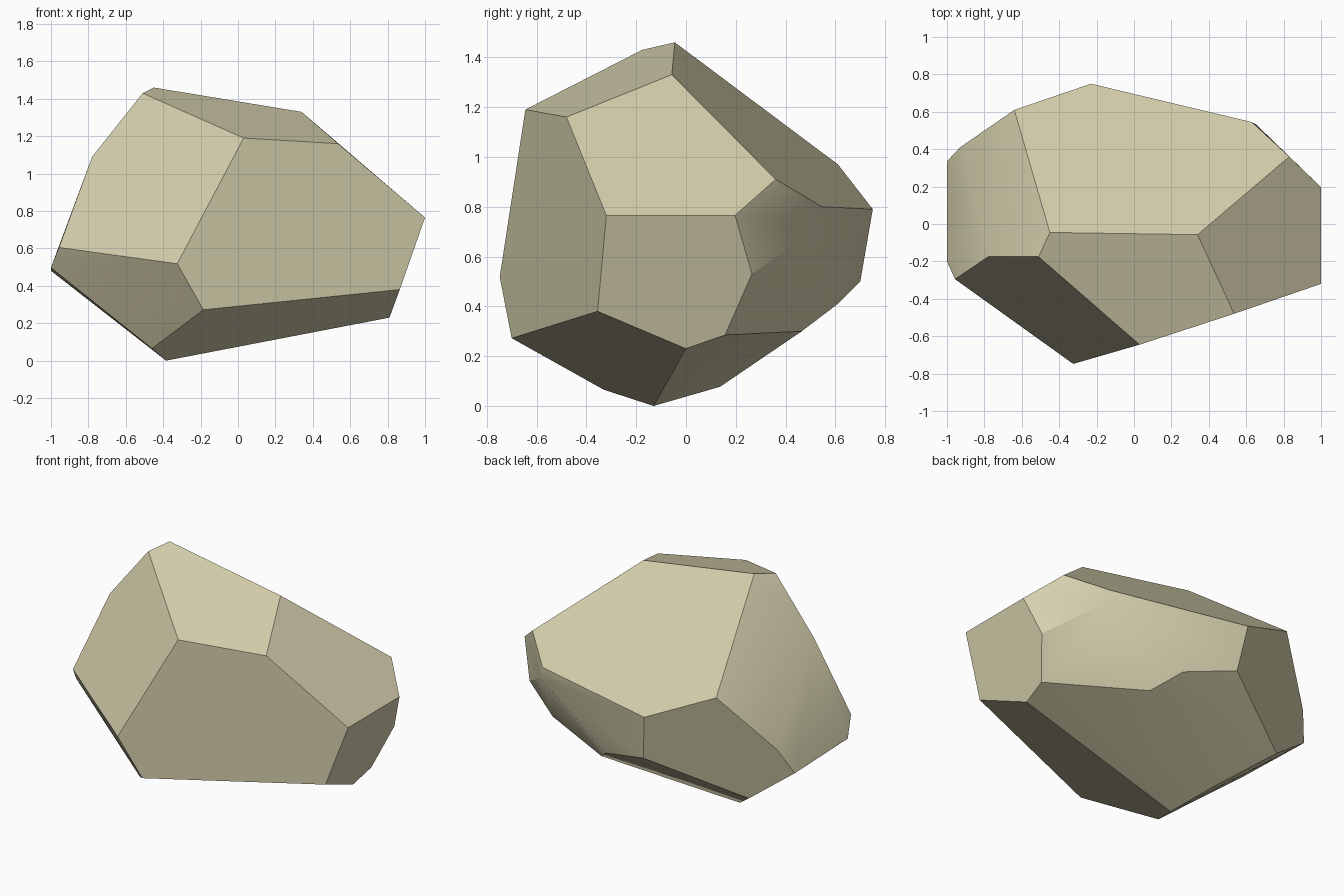
import bpy
import bmesh
import math

if "Cube" in bpy.data.objects:
    bpy.data.objects.remove(bpy.data.objects["Cube"])

# One stone colour for the whole rock
stone = bpy.data.materials.new("pale_sandstone")
stone.diffuse_color = (0.67, 0.63, 0.42, 1.0)
stone.use_nodes = True
stone.node_tree.nodes["Principled BSDF"].inputs["Base Color"].default_value = stone.diffuse_color

# Corner points of the chipped boulder, grouped by region
crown = [(-0.51, -0.175, 1.43), (-0.45, -0.045, 1.46), (0.34, -0.057, 1.33),
         (0.535, -0.48, 1.16), (0.03, -0.645, 1.19)]
left_side = [(-0.78, -0.175, 1.09), (-0.957, -0.295, 0.605), (-1.0, -0.2, 0.497),
             (-1.0, 0.335, 0.48), (-0.93, 0.41, 0.64), (-0.64, 0.61, 0.97)]
front_side = [(-0.325, -0.748, 0.518), (-0.185, -0.70, 0.272)]
right_side = [(1.0, -0.32, 0.765), (1.0, 0.197, 0.765), (0.83, 0.36, 0.91),
              (0.917, 0.265, 0.53), (0.83, 0.157, 0.285), (0.865, -0.355, 0.38),
              (0.81, 0.0, 0.23)]
back_side = [(0.63, 0.545, 0.80), (-0.23, 0.75, 0.79), (0.65, 0.535, 0.72),
             (-0.19, 0.70, 0.50), (0.14, 0.61, 0.41), (0.27, 0.465, 0.30)]
underside = [(-0.46, -0.33, 0.065), (-0.385, -0.13, 0.0),
             (-0.475, 0.137, 0.077), (-0.73, 0.41, 0.277)]

# Wrap the corners in a convex skin and merge the flat facets
bm = bmesh.new()
for p in crown + left_side + front_side + right_side + back_side + underside:
    bm.verts.new(p)
bmesh.ops.convex_hull(bm, input=bm.verts[:])
bmesh.ops.delete(bm, geom=[v for v in bm.verts if not v.link_faces], context='VERTS')
bmesh.ops.dissolve_limit(bm, angle_limit=math.radians(2.5),
                         verts=bm.verts[:], edges=bm.edges[:])
bmesh.ops.recalc_face_normals(bm, faces=bm.faces[:])

mesh = bpy.data.meshes.new("rock")
bm.to_mesh(mesh)
bm.free()
mesh.materials.append(stone)
rock = bpy.data.objects.new("rock", mesh)
bpy.context.collection.objects.link(rock)

# Soft shading over shallow bends, crisp chipped edges elsewhere
bpy.context.view_layer.objects.active = rock
rock.select_set(True)
bpy.ops.object.shade_smooth_by_angle(angle=math.radians(30))
